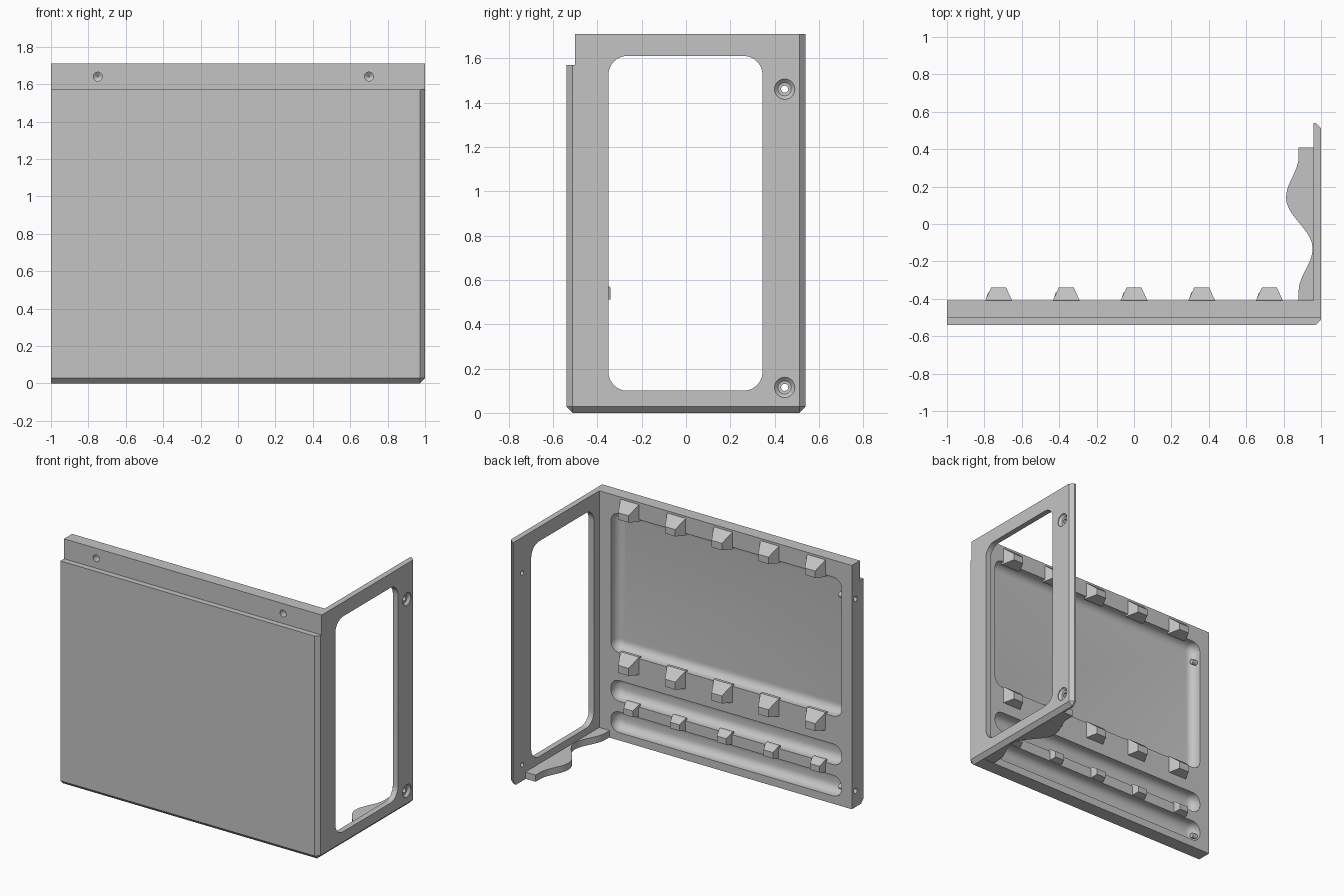
import bpy, bmesh, math
from mathutils import Vector

if "Cube" in bpy.data.objects:
    bpy.data.objects.remove(bpy.data.objects["Cube"])

grey = bpy.data.materials.new("light grey plastic")
grey.use_nodes = True
colour = (0.55, 0.55, 0.55, 1)
grey.diffuse_color = colour
grey.node_tree.nodes["Principled BSDF"].inputs["Base Color"].default_value = colour

TOP, INNER = 1.71, -0.41      # panel height, back face of the front panel


def along_x(u, v, d): return Vector((d, u, v))
def along_y(u, v, d): return Vector((u, d, v))
def along_z(u, v, d): return Vector((u, v, d))


def rounded(u0, u1, v0, v1, r=0.0, seg=8):
    """Outline of a rectangle with rounded corners."""
    if r == 0:
        return [(u0, v0), (u1, v0), (u1, v1), (u0, v1)]
    corners = [(u0 + r, v0 + r), (u1 - r, v0 + r), (u1 - r, v1 - r), (u0 + r, v1 - r)]
    pts = []
    for k, (cu, cv) in enumerate(corners):
        for i in range(seg + 1):
            a = math.pi * (1 + k / 2 + i / seg / 2)
            pts.append((cu + r * math.cos(a), cv + r * math.sin(a)))
    return pts


def loft(bm, rings, place):
    """Closed solid through (outline, depth) rings."""
    loops = [[bm.verts.new(place(u, v, d)) for u, v in pts] for pts, d in rings]
    faces = [bm.faces.new(loops[0]), bm.faces.new(loops[-1])]
    n = len(loops[0])
    for a, b in zip(loops, loops[1:]):
        for i in range(n):
            j = (i + 1) % n
            faces.append(bm.faces.new((a[i], a[j], b[j], b[i])))
    bmesh.ops.recalc_face_normals(bm, faces=faces)


def box(bm, x0, x1, y0, y1, z0, z1):
    loft(bm, [(rounded(x0, x1, y0, y1), z0), (rounded(x0, x1, y0, y1), z1)], along_z)


def disc(u, v, r):
    return rounded(u - r, u + r, v - r, v + r, r * 0.999, 6)


def finish(bm, name):
    bmesh.ops.remove_doubles(bm, verts=bm.verts, dist=1e-6)
    mesh = bpy.data.meshes.new(name)
    bm.to_mesh(mesh)
    bm.free()
    mesh.materials.append(grey)
    ob = bpy.data.objects.new(name, mesh)
    bpy.context.collection.objects.link(ob)
    return ob


def smooth(ob):
    bpy.ops.object.select_all(action="DESELECT")
    ob.select_set(True)
    bpy.context.view_layer.objects.active = ob
    bpy.ops.object.shade_smooth_by_angle(angle=math.radians(32))


def cut(ob, bm):
    """Subtract the solids in bm from ob and bake the result."""
    cutter = finish(bm, "cutter")
    cutter.hide_render = True
    mod = ob.modifiers.new("cut", "BOOLEAN")
    mod.operation, mod.solver, mod.object = "DIFFERENCE", "EXACT", cutter
    bpy.context.view_layer.update()
    baked = bpy.data.meshes.new_from_object(ob.evaluated_get(bpy.context.evaluated_depsgraph_get()))
    ob.modifiers.clear()
    ob.data = baked
    bpy.data.objects.remove(cutter)


# Outer block with chamfered outside edges
bm = bmesh.new()
box(bm, -1, 1, -0.54, 0.54, 0, TOP)
edges = []
for e in bm.edges:
    m = (e.verts[0].co + e.verts[1].co) / 2
    right, low, ends = m.x > 0.9, m.z < 0.1, abs(m.y) > 0.5
    if (low and (ends or right)) or (right and ends and 0.1 < m.z < 1.5):
        edges.append(e)
bmesh.ops.bevel(bm, geom=edges, offset=0.028, segments=1, affect="EDGES")
panels = finish(bm, "corner_panels")

# Hollow out to an L of two panels, and step the top front strip
bm = bmesh.new()
box(bm, -2, 0.96, INNER, 2, -1, 3)
cut(panels, bm)
bm = bmesh.new()
box(bm, -2, 2, -2, -0.5, 1.57, 3)
cut(panels, bm)

# Window in the side panel
bm = bmesh.new()
opening = rounded(-0.35, 0.345, 0.1, 1.61, 0.085)
loft(bm, [(opening, 0.9), (opening, 1.1)], along_x)

# Filleted pockets in the back of the front panel
FILLET, DEPTH = 0.055, 0.075
for z0, z1 in [(0.615, 1.59), (0.275, 0.42), (0.055, 0.2)]:
    rings = [(rounded(-0.92, 0.87, z0, z1, 0.065), INNER + 0.1)]
    for i in range(7):
        a = math.pi / 2 * i / 6
        s = FILLET * (1 - math.cos(a))
        d = INNER - DEPTH + FILLET * (1 - math.sin(a))
        rings.append((rounded(-0.92 + s, 0.87 - s, z0 + s, z1 - s, 0.065 - s), d))
    loft(bm, rings, along_y)

# Countersunk screw holes in the side panel, plain ones in the far end
for z in (0.115, 1.46):
    hole = [(0.046, 1.01), (0.046, 0.995), (0.03, 0.98), (0.016, 0.979), (0.016, 0.9)]
    loft(bm, [(disc(0.445, z, r), d) for r, d in hole], along_x)
    pin = disc(-0.45, z, 0.018)
    loft(bm, [(pin, -1.1), (pin, -0.88)], along_x)
# Blind holes in the top strip
for x in (-0.75, 0.7):
    loft(bm, [(disc(x, 1.64, r), d) for r, d in [(0.024, -0.6), (0.024, -0.45), (0.004, -0.435)]], along_y)
cut(panels, bm)
smooth(panels)


# Rows of locating pegs on the back of the front panel
def peg(name, x, z0, z1, half, out, slope_top, taper):
    bm = bmesh.new()
    base = rounded(x - half, x + half, z0, z1)
    tip = rounded(x - half + taper, x + half - taper, z0 + 0.012, z1 - slope_top)
    loft(bm, [(base, INNER - 0.02), (base, INNER), (tip, INNER + out)], along_y)
    return finish(bm, name)


for i in range(5):
    x = (i - 2) * 0.362
    peg("upper_peg", x, 1.575, 1.695, 0.072, 0.07, 0.06, 0.032)
    peg("middle_peg", x, 0.5, 0.625, 0.072, 0.07, 0.06, 0.032)
    peg("lower_peg", x - 0.02, 0.205, 0.29, 0.05, 0.045, 0.03, 0.014)

# Wavy foot on the inside of the side panel
keys = [(-0.41, 0.88), (-0.36, 0.88), (-0.13, 0.955), (0.14, 0.813), (0.36, 0.88), (0.41, 0.88)]
wave = [(0.965, 0.41), (0.965, -0.41), (0.88, -0.41)]
for (y0, xa), (y1, xb) in zip(keys, keys[1:]):
    for i in range(1, 11):
        t = i / 10
        wave.append((xa + (xb - xa) * (1 - math.cos(math.pi * t)) / 2, y0 + (y1 - y0) * t))
bm = bmesh.new()
loft(bm, [(wave, 0.003), (wave, 0.05)], along_z)
smooth(finish(bm, "wavy_foot"))
